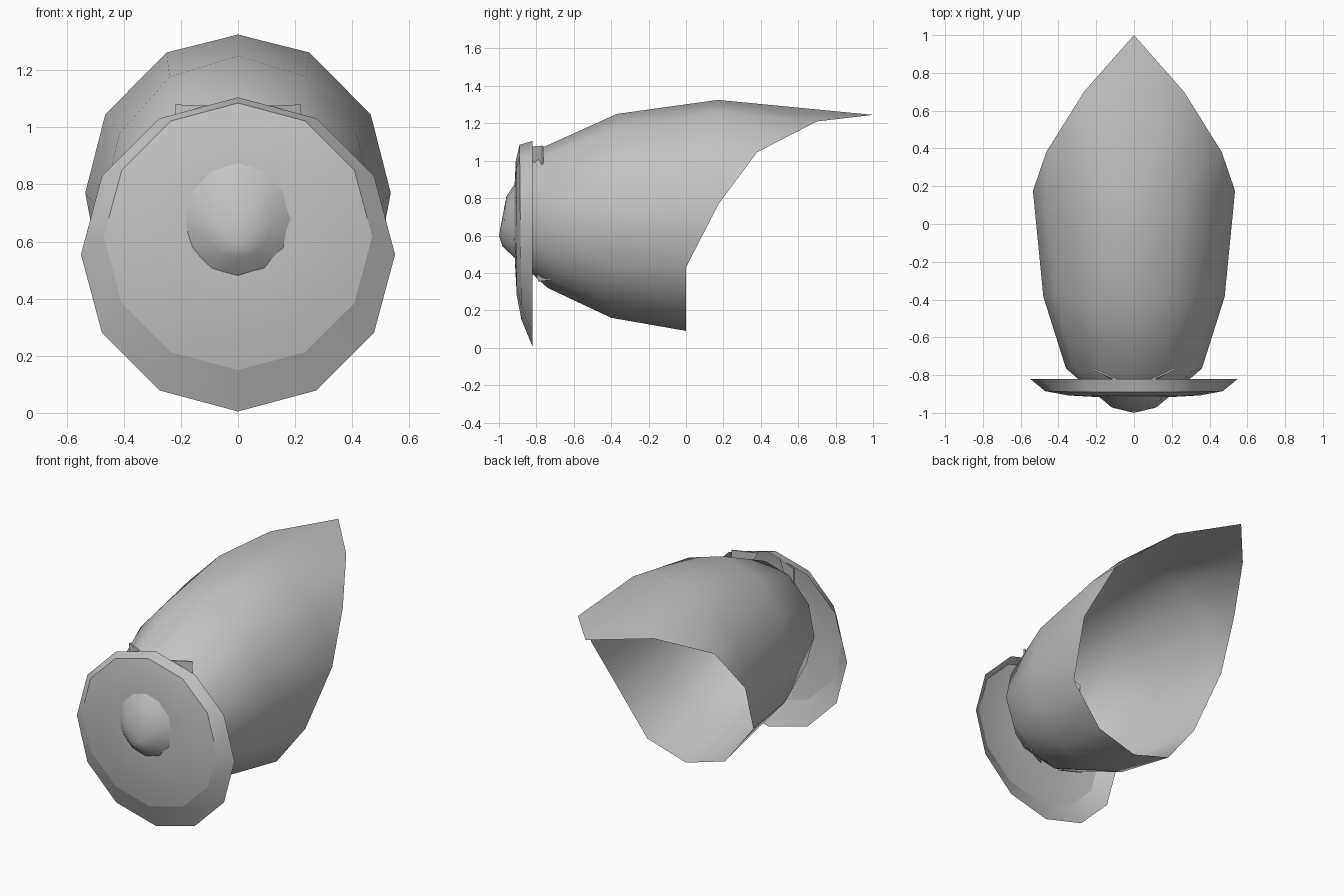
import bpy, bmesh, math

cube = bpy.data.objects.get("Cube")
if cube:
    bpy.data.objects.remove(cube, do_unlink=True)

GREY = (0.55, 0.55, 0.55, 1)
mat = bpy.data.materials.new("plain grey")
mat.use_nodes = True
mat.diffuse_color = GREY
mat.node_tree.nodes["Principled BSDF"].inputs["Base Color"].default_value = GREY
mat.node_tree.nodes["Principled BSDF"].inputs["Roughness"].default_value = 0.8

N = 12


def ring(bm, r, y_top, y_bot, z_top, z_bot):
    """Twelve-sided ring, index 0 at the top, leaning between y_top and y_bot."""
    out = []
    for i in range(N):
        a = math.tau * i / N
        t = (1 + math.cos(a)) / 2
        out.append(bm.verts.new((r * math.sin(a), y_bot + (y_top - y_bot) * t,
                                 z_bot + (z_top - z_bot) * t)))
    return out


def bridge(bm, a, b):
    for i in range(N):
        j = (i + 1) % N
        bm.faces.new((a[i], a[j], b[j], b[i]))


def cap(bm, tip, a):
    v = bm.verts.new(tip)
    for i in range(N):
        bm.faces.new((v, a[i], a[(i + 1) % N]))


def finish(bm, name, smooth=True):
    bmesh.ops.recalc_face_normals(bm, faces=bm.faces)
    # open sheets: make the surface nearest the front point forward
    bm.faces.ensure_lookup_table()
    if min(bm.faces, key=lambda f: f.calc_center_median().y).normal.y > 0:
        bmesh.ops.reverse_faces(bm, faces=bm.faces)
    for f in bm.faces:
        f.smooth = smooth
    me = bpy.data.meshes.new(name)
    bm.to_mesh(me)
    bm.free()
    me.materials.append(mat)
    ob = bpy.data.objects.new(name, me)
    bpy.context.collection.objects.link(ob)
    return ob


# Hood: egg-shaped shell whose blunt end pokes through the dish
bm = bmesh.new()
nose = ring(bm, 0.12, -0.96, -0.98, 0.81, 0.54)
neck = ring(bm, 0.36, -0.79, -0.74, 1.06, 0.32)
body = ring(bm, 0.48, -0.37, -0.40, 1.25, 0.16)
half = [(0, 0.17, 1.325), (0.25, 0.17, 1.262), (0.465, 0.17, 1.045),
        (0.535, 0.175, 0.77), (0.47, 0, 0.43), (0.27, 0, 0.17), (0, 0, 0.09)]
mouth = [bm.verts.new(p) for p in half]
mouth += [bm.verts.new((-x, y, z)) for x, y, z in half[5:0:-1]]
cap(bm, (0, -1, 0.6), nose)
bridge(bm, nose, neck)
bridge(bm, neck, body)
bridge(bm, body, mouth)
# pointed peak continuing from the upper part of the mouth
peak = {0: bm.verts.new((0, 1.0, 1.245))}
for s in (1, -1):
    peak[s] = bm.verts.new((s * 0.265, 0.7, 1.21))
    peak[2 * s] = bm.verts.new((s * 0.465, 0.38, 1.045))
    for k in (0, s):
        bm.faces.new((mouth[k], mouth[k + s], peak[k + s], peak[k]))
    bm.faces.new((mouth[2 * s], mouth[3 * s], peak[2 * s]))
finish(bm, "hood")

# Dish: shallow open disc with a crisp inner border
bm = bmesh.new()
rim = ring(bm, 0.55, -0.82, -0.82, 1.105, 0.005)
border = ring(bm, 0.47, -0.89, -0.88, 1.085, 0.15)
mid = ring(bm, 0.35, -0.91, -0.905, 1.0, 0.28)
inner = ring(bm, 0.2, -0.917, -0.915, 0.86, 0.46)
bridge(bm, rim, border)
bridge(bm, border, mid)
bridge(bm, mid, inner)
cap(bm, (0, -0.918, 0.66), inner)
for i in range(N):
    bm.edges.get((border[i], border[(i + 1) % N])).smooth = False
finish(bm, "dish")

# Small clips behind the dish, mirrored left and right
clips = {
    "upper_clip": [(0.08, -0.835, 1.075), (0.22, -0.77, 1.08),
                   (0.22, -0.77, 0.94), (0.12, -0.82, 1.0)],
    "lower_clip": [(0.2, -0.72, 0.43), (0.2, -0.73, 0.36),
                   (0.07, -0.79, 0.355), (0.07, -0.80, 0.39)],
}
for name, pts in clips.items():
    for side, s in (("left", 1), ("right", -1)):
        bm = bmesh.new()
        bm.faces.new([bm.verts.new((s * x, y, z)) for x, y, z in pts])
        ob = finish(bm, f"{side}_{name}", False)
        mod = ob.modifiers.new("thickness", "SOLIDIFY")
        mod.thickness = 0.009
